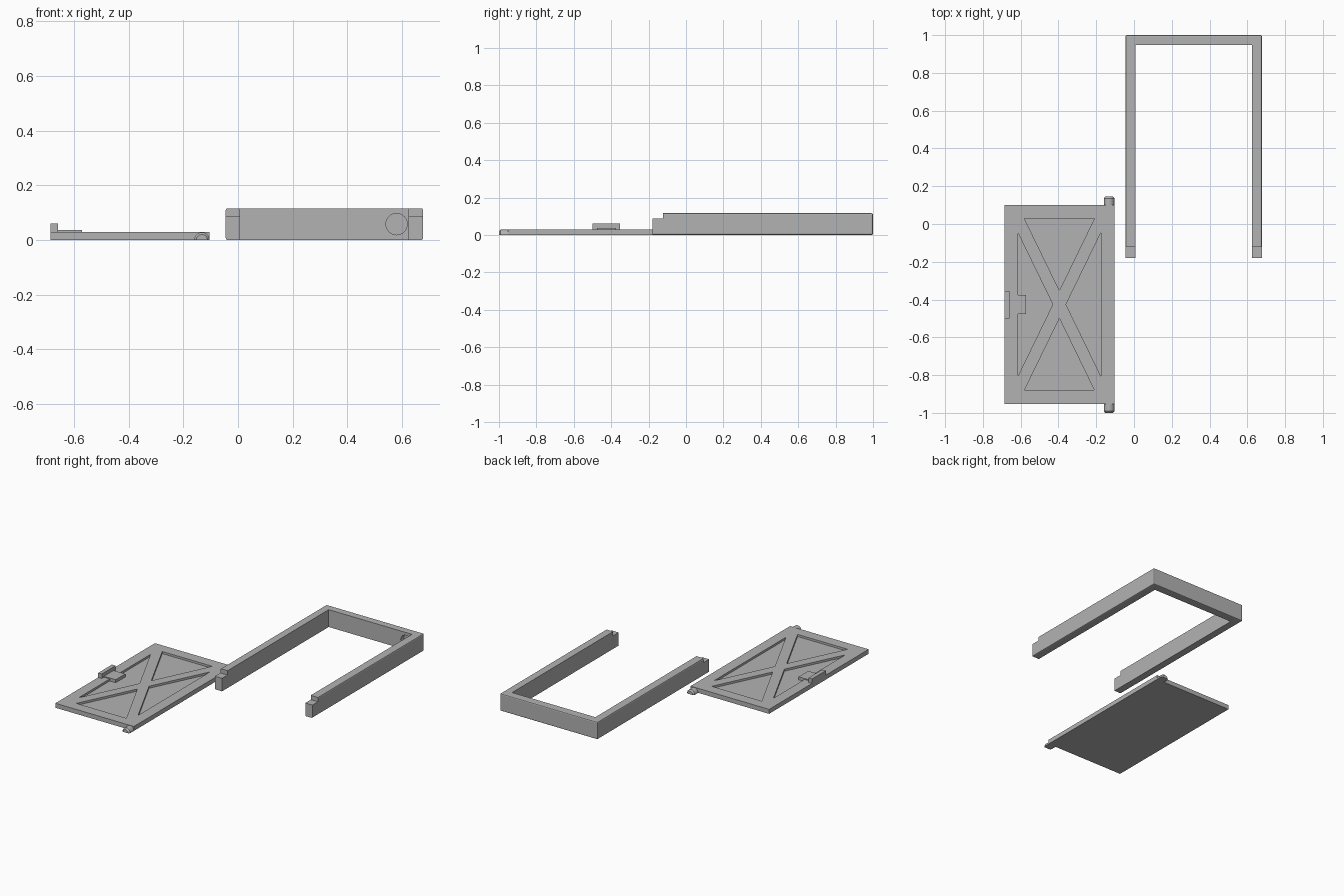
import bpy, bmesh, math

if "Cube" in bpy.data.objects:
    bpy.data.objects.remove(bpy.data.objects["Cube"])

grey = bpy.data.materials.new("plain grey")
grey.diffuse_color = (0.45, 0.45, 0.45, 1)
grey.use_nodes = True
grey.node_tree.nodes["Principled BSDF"].inputs["Base Color"].default_value = grey.diffuse_color


def make(name, bm):
    bmesh.ops.recalc_face_normals(bm, faces=bm.faces)
    me = bpy.data.meshes.new(name)
    bm.to_mesh(me)
    bm.free()
    ob = bpy.data.objects.new(name, me)
    ob.data.materials.append(grey)
    bpy.context.collection.objects.link(ob)
    return ob


def prism_bm(outline, z0, z1):
    bm = bmesh.new()
    face = bm.faces.new([bm.verts.new((x, y, z0)) for x, y in outline])
    ext = bmesh.ops.extrude_face_region(bm, geom=[face])["geom"]
    bmesh.ops.translate(bm, vec=(0, 0, z1 - z0),
                        verts=[g for g in ext if isinstance(g, bmesh.types.BMVert)])
    return bm


def box(name, x0, x1, y0, y1, z0, z1):
    return make(name, prism_bm([(x0, y0), (x1, y0), (x1, y1), (x0, y1)], z0, z1))


def lathe_y(name, cx, cz, rings, sweep, steps):
    """Solid along y from (y, radius) rings, swept over an angle from +x."""
    bm = bmesh.new()
    count = steps + (1 if sweep < 6 else 0)
    loops = [[bm.verts.new((cx + r * math.cos(sweep * i / steps), y,
                            cz + r * math.sin(sweep * i / steps)))
              for i in range(count)] for y, r in rings]
    for a, b in zip(loops, loops[1:]):
        for i in range(count):
            j = (i + 1) % count
            bm.faces.new((a[i], a[j], b[j], b[i]))
    bm.faces.new(loops[0])
    bm.faces.new(loops[-1])
    return make(name, bm)


def cut(target, cutters):
    bpy.context.view_layer.objects.active = target
    for c in cutters:
        c.hide_render = True
        mod = target.modifiers.new("cut", "BOOLEAN")
        mod.operation, mod.solver, mod.object = "DIFFERENCE", "EXACT", c
        bpy.ops.object.modifier_apply(modifier=mod.name)
        bpy.data.objects.remove(c, do_unlink=True)


# U-shaped frame with eased outer edges
X0, X1, Y0, Y1, H, T = -0.045, 0.677, -0.18, 1.0, 0.116, 0.053
bm = prism_bm([(X0, Y0), (X0 + T, Y0), (X0 + T, Y1 - T), (X1 - T, Y1 - T),
               (X1 - T, Y0), (X1, Y0), (X1, Y1), (X0, Y1)], 0, H)


def outer(e):
    a, b = (v.co for v in e.verts)
    same = lambda i, val: abs(a[i] - val) < 1e-4 and abs(b[i] - val) < 1e-4
    if same(1, Y0):
        return False
    return same(0, X0) or same(0, X1) or same(1, Y1)


bmesh.ops.bevel(bm, geom=[e for e in bm.edges if outer(e)], offset=0.007,
                segments=2, profile=0.5, affect="EDGES")
frame = make("frame", bm)

# Stepped arm tips and a blind pivot hole in the back bar
cut(frame, [
    box("step_cutter", X0 - 0.1, X1 + 0.1, Y0 - 0.1, -0.122, 0.087, 0.2),
    lathe_y("pivot_cutter", 0.58, 0.058, [(Y1 - T - 0.03, 0.039), (Y1 - T + 0.035, 0.039)],
            2 * math.pi, 32)])

# Door panel with four triangular recesses forming a cross brace
door = box("door_panel", -0.685, -0.104, -0.952, 0.1, 0, 0.03)
CX, CY = -0.395, -0.426
pockets = []
for s in (-1, 1):
    pockets.append([(CX - 0.185, CY + s * 0.454), (CX + 0.185, CY + s * 0.454),
                    (CX, CY + s * 0.074)])
    pockets.append([(CX + s * 0.22, CY - 0.38), (CX + s * 0.22, CY + 0.38),
                    (CX + s * 0.035, CY)])
cut(door, [make("pocket_cutter", prism_bm(p, 0.016, 0.05)) for p in pockets])

# Latch: low base plate and upright grip
box("latch_base", -0.684, -0.571, -0.477, -0.375, 0.004, 0.036)
box("latch_grip", -0.685, -0.658, -0.499, -0.354, 0.004, 0.06)

# Half-round hinge pins with eased tips
for name, base, tip in (("back_hinge_pin", 0.095, 0.145), ("front_hinge_pin", -0.947, -1.0)):
    d = 1 if tip > base else -1
    pin = lathe_y(name, -0.132, 0, [(base, 0.028), (tip - d * 0.009, 0.028), (tip, 0.02)],
                  math.pi, 16)
    bpy.ops.object.select_all(action="DESELECT")
    pin.select_set(True)
    bpy.context.view_layer.objects.active = pin
    bpy.ops.object.shade_smooth_by_angle(angle=math.radians(30))
